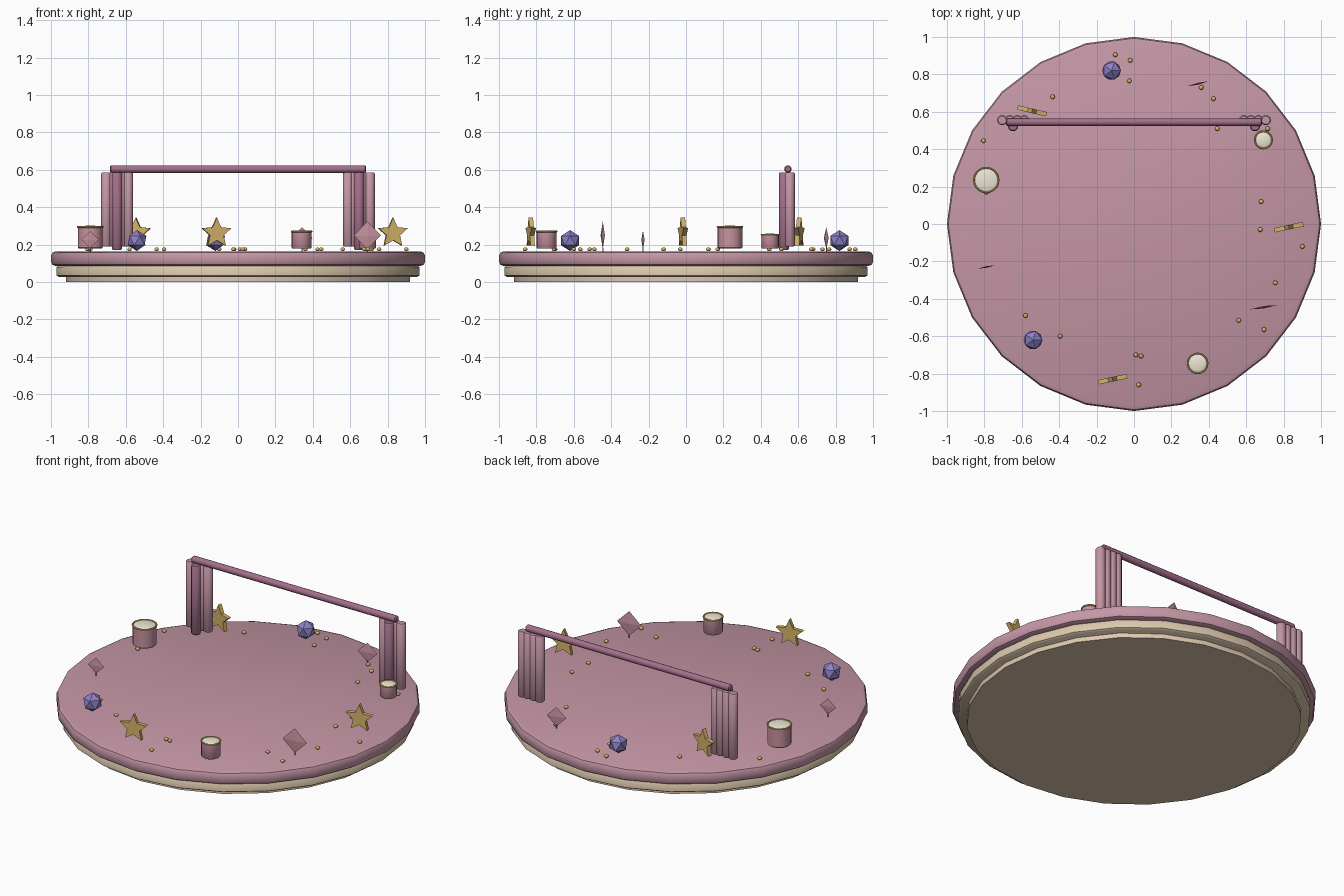
import bpy, bmesh, math
from mathutils import Matrix

if "Cube" in bpy.data.objects:
    bpy.data.objects.remove(bpy.data.objects["Cube"])


def material(name, r, g, b):
    m = bpy.data.materials.new(name)
    m.diffuse_color = (r, g, b, 1)
    m.use_nodes = True
    m.node_tree.nodes["Principled BSDF"].inputs["Base Color"].default_value = m.diffuse_color
    return m


PINK = material("pink", 0.56, 0.31, 0.38)
ROSE = material("rose", 0.58, 0.29, 0.35)
PLUM = material("plum", 0.37, 0.16, 0.26)
CREAM = material("cream", 0.72, 0.58, 0.42)
IVORY = material("ivory", 0.85, 0.80, 0.66)
GOLD = material("gold", 0.66, 0.45, 0.14)
VIOLET = material("violet", 0.27, 0.22, 0.56)


def finish(bm, name, mat, loc=(0, 0, 0), turn=0, smooth=None):
    bmesh.ops.recalc_face_normals(bm, faces=bm.faces)
    me = bpy.data.meshes.new(name)
    bm.to_mesh(me)
    bm.free()
    ob = bpy.data.objects.new(name, me)
    bpy.context.collection.objects.link(ob)
    ob.location = loc
    ob.rotation_euler.z = math.radians(turn)
    me.materials.append(mat)
    if smooth:
        bpy.ops.object.select_all(action='DESELECT')
        ob.select_set(True)
        bpy.context.view_layer.objects.active = ob
        bpy.ops.object.shade_smooth_by_angle(angle=math.radians(smooth))
    return ob


def lathe(name, profile, sides, mat, loc=(0, 0, 0), smooth=40, closed=False):
    """Revolve (radius, z) points around z; open profiles get end caps."""
    bm = bmesh.new()
    rings = []
    for r, z in profile:
        rings.append([bm.verts.new((r * math.cos(a), r * math.sin(a), z))
                      for a in (2 * math.pi * i / sides for i in range(sides))])
    pairs = list(zip(rings, rings[1:]))
    if closed:
        pairs.append((rings[-1], rings[0]))
    for lo, hi in pairs:
        for i in range(sides):
            j = (i + 1) % sides
            bm.faces.new((lo[i], lo[j], hi[j], hi[i]))
    if not closed:
        bm.faces.new(rings[0])
        bm.faces.new(rings[-1])
    return finish(bm, name, mat, loc, 0, smooth)


# Stepped round base
lathe("base_foot", [(0.92, 0), (0.92, 0.035)], 24, CREAM)
lathe("base_tier", [(0.958, 0.028), (0.97, 0.036), (0.97, 0.08), (0.96, 0.092)], 24, CREAM)
lathe("stage_top", [(0.975, 0.086), (0.993, 0.093), (1, 0.108), (1, 0.142),
                    (0.993, 0.157), (0.975, 0.164)], 24, PINK)

# Curtain rail
rail = lathe("curtain_rail", [(0.014, -0.685), (0.02, -0.679), (0.02, 0.679), (0.014, 0.685)],
             12, PLUM, (0, 0.545, 0.604))
rail.rotation_euler.y = math.pi / 2

# Gathered curtains, one rounded column per fold
for side, s in (("left", -1), ("right", 1)):
    for i, x in enumerate((0.705, 0.665, 0.625, 0.588)):
        lathe(f"{side}_curtain_fold_{i}", [(0.022, 0.19), (0.027, 0.196), (0.027, 0.58), (0.022, 0.586)],
              12, PINK, (s * x, 0.555, 0))
    lathe(f"{side}_curtain_front_fold", [(0.022, 0.172), (0.027, 0.178), (0.027, 0.58), (0.022, 0.586)],
          12, PLUM, (s * 0.647, 0.523, 0))


# Standing stars
def star(name, x, y, turn, R=0.083, inner=0.039, depth=0.024):
    bm = bmesh.new()
    pts = []
    for i in range(10):
        a = math.pi / 2 + i * math.pi / 5
        r = inner if i % 2 else R
        pts.append((r * math.cos(a), r * math.sin(a)))
    sides = [[bm.verts.new((px, d, pz)) for px, pz in pts] for d in (-depth / 2, depth / 2)]
    bm.faces.new(sides[0])
    bm.faces.new(sides[1])
    for i in range(10):
        j = (i + 1) % 10
        bm.faces.new((sides[0][i], sides[0][j], sides[1][j], sides[1][i]))
    finish(bm, name, GOLD, (x, y, 0.262), turn)


star("star_front", -0.115, -0.83, 12)
star("star_right", 0.828, -0.017, 12)
star("star_back", -0.545, 0.605, -13)


# Thin diamonds on short pins
def diamond(name, x, y, z, half, turn):
    bm = bmesh.new()
    v = [bm.verts.new(p) for p in ((half, 0, 0), (0, 0, half), (-half, 0, 0), (0, 0, -half),
                                   (0, half * 0.09, 0), (0, -half * 0.09, 0))]
    for i in range(4):
        for tip in (4, 5):
            bm.faces.new((v[i], v[(i + 1) % 4], v[tip]))
    finish(bm, name, ROSE, (x, y, z), turn)
    lathe(name + "_pin", [(0.003, 0.16), (0.003, z - half + 0.01)], 6, ROSE, (x, y, 0))


diamond("diamond_left", -0.79, -0.23, 0.226, 0.048, 11)
diamond("diamond_right", 0.692, -0.445, 0.25, 0.074, 9)
diamond("diamond_back", 0.342, 0.75, 0.235, 0.058, 13)

# Faceted gems
for name, x, y in (("gem_back", -0.12, 0.82), ("gem_front", -0.54, -0.62)):
    bm = bmesh.new()
    bmesh.ops.create_icosphere(bm, subdivisions=1, radius=0.056)
    finish(bm, name, VIOLET, (x, y, 0.222))

# Drums with gold rims and ivory domed tops
for name, x, y, r, top in (("drum_left", -0.79, 0.235, 0.066, 0.295),
                           ("drum_front", 0.34, -0.745, 0.053, 0.27),
                           ("drum_right", 0.692, 0.45, 0.046, 0.253)):
    lathe(name + "_body", [(r * 0.94, 0.18), (r, 0.184), (r, top)], 20, ROSE, (x, y, 0))
    ring = [(r + 0.005 * math.cos(k * math.pi / 4), top + 0.005 * math.sin(k * math.pi / 4))
            for k in range(8)]
    lathe(name + "_rim", ring, 20, GOLD, (x, y, 0), closed=True)
    lathe(name + "_top", [(r * 0.95, top), (r * 0.8, top + 0.003), (r * 0.45, top + 0.006),
                          (r * 0.08, top + 0.007)], 20, IVORY, (x, y, 0))

# Scattered gold beads
BEADS = [(-0.1, 0.905), (-0.02, 0.875), (-0.025, 0.765), (-0.435, 0.68), (-0.805, 0.445),
         (0.36, 0.73), (0.425, 0.67), (0.445, 0.51), (0.715, 0.51), (0.68, 0.12),
         (0.675, -0.03), (0.9, -0.12), (0.755, -0.315), (0.56, -0.515), (0.695, -0.565),
         (0.01, -0.7), (0.038, -0.706), (0.025, -0.86), (-0.395, -0.6), (-0.58, -0.49),
         (-0.79, 0.17)]
for i, (x, y) in enumerate(BEADS):
    bm = bmesh.new()
    bmesh.ops.create_uvsphere(bm, u_segments=10, v_segments=6, radius=0.0125,
                              matrix=Matrix.Diagonal((1, 1, 0.8, 1)))
    finish(bm, f"bead_{i}", GOLD, (x, y, 0.175), 0, 60)
